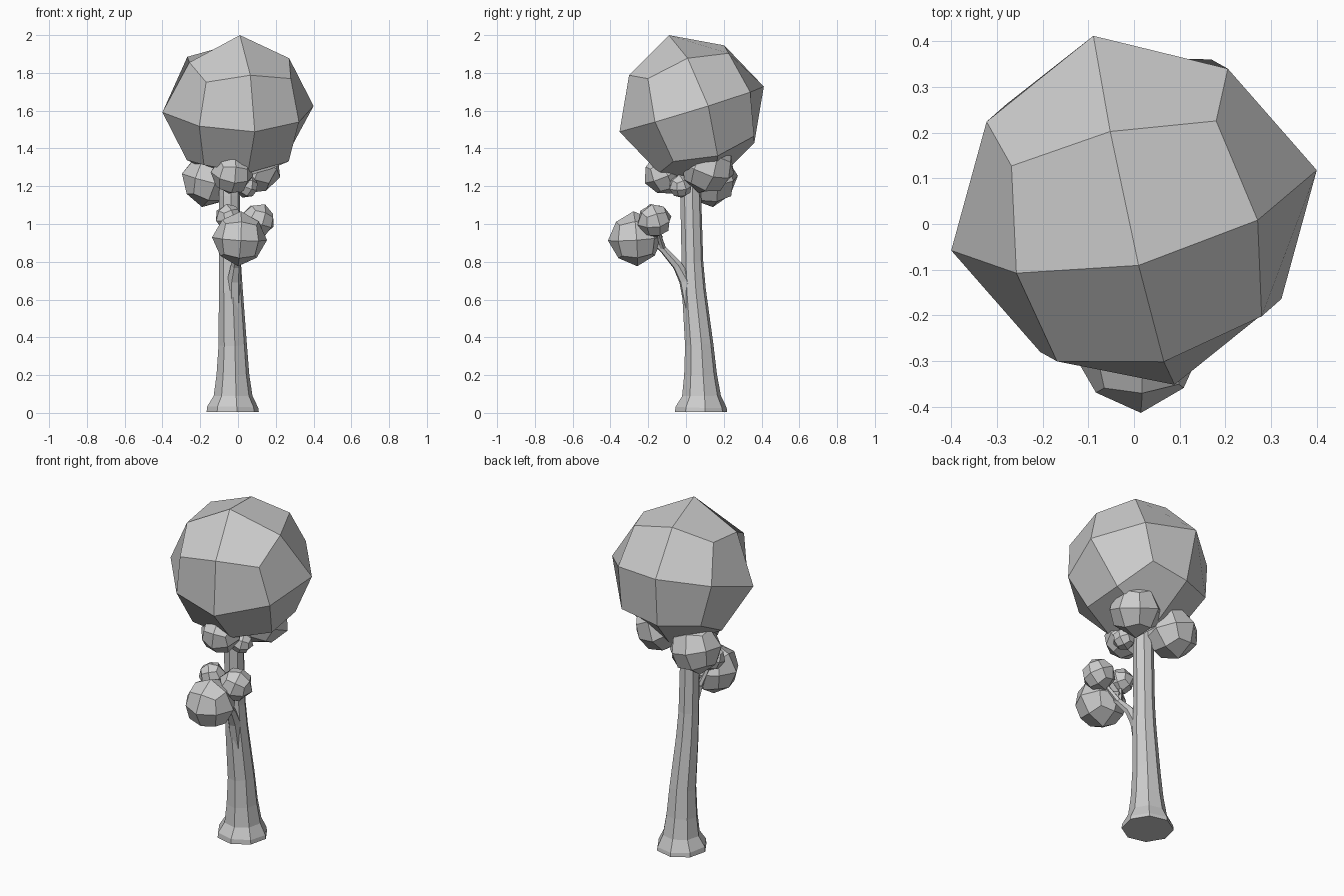
import bpy, bmesh, math
from mathutils import Vector, Euler, Matrix

if "Cube" in bpy.data.objects:
    bpy.data.objects.remove(bpy.data.objects["Cube"])


def finish(name, bm):
    bmesh.ops.recalc_face_normals(bm, faces=bm.faces[:])
    me = bpy.data.meshes.new(name)
    bm.to_mesh(me)
    bm.free()
    ob = bpy.data.objects.new(name, me)
    bpy.context.collection.objects.link(ob)
    return ob


def leaf_ball(name, centre, radius, rot):
    """24-face quad ball: a cube cut once and rounded, slightly pointed on its axes."""
    bm = bmesh.new()
    bmesh.ops.create_cube(bm, size=2)
    bmesh.ops.subdivide_edges(bm, edges=bm.edges[:], cuts=1, use_grid_fill=True)
    for v in bm.verts:
        n = sum(abs(c) > 0.5 for c in v.co)
        v.co *= {1: 1.0, 2: 0.66, 3: 0.56}[n] * radius
    bm.transform(Matrix.Translation(centre) @ rot.to_4x4())
    return finish(name, bm)


def limb(name, path, sides):
    """Tapered faceted tube through (x, y, z, radius) points."""
    bm = bmesh.new()
    pts = [Vector(p[:3]) for p in path]
    rings = []
    for i, p in enumerate(path):
        t = pts[min(i + 1, len(pts) - 1)] - pts[max(i - 1, 0)]
        q = Vector((0, 0, 1)).rotation_difference(t)
        rings.append([bm.verts.new(pts[i] + q @ Vector((
            p[3] * math.cos(2 * math.pi * (k + 0.2) / sides),
            p[3] * math.sin(2 * math.pi * (k + 0.2) / sides), 0)))
            for k in range(sides)])
    for a, b in zip(rings, rings[1:]):
        for k in range(sides):
            j = (k + 1) % sides
            bm.faces.new((a[k], a[j], b[j], b[k]))
    bm.faces.new(rings[0][::-1])
    bm.faces.new(rings[-1])
    return finish(name, bm)


def turn(x, y, z):
    return Euler([math.radians(a) for a in (x, y, z)]).to_matrix()


# trunk with flared foot
limb("trunk", [(-0.028, 0.08, 0.005, 0.14), (-0.028, 0.08, 0.03, 0.137),
               (-0.026, 0.082, 0.09, 0.104), (-0.027, 0.077, 0.2, 0.088),
               (-0.028, 0.07, 0.36, 0.076), (-0.038, 0.042, 0.65, 0.064),
               (-0.042, 0.034, 0.8, 0.058), (-0.045, 0.025, 1.15, 0.056),
               (-0.045, 0.025, 1.3, 0.05)], 8)

# side branch and its twigs
limb("side_branch", [(-0.025, 0.03, 0.55, 0.04), (-0.022, -0.002, 0.7, 0.036),
                     (-0.012, -0.045, 0.78, 0.027), (0.0, -0.12, 0.865, 0.02),
                     (0.005, -0.2, 0.94, 0.014)], 6)
limb("twig_right", [(0.0, -0.12, 0.865, 0.016), (0.1, -0.165, 1.0, 0.01)], 5)
limb("twig_left", [(0.0, -0.12, 0.865, 0.016), (-0.05, -0.17, 1.02, 0.01)], 5)

# main crown, tilted to match its top point
z = Vector((0.01, -0.12, 0.39)).normalized()
x = Vector((0.4, 0.09, 0.01))
x = (x - z * x.dot(z)).normalized()
crown_rot = Matrix((x, z.cross(x), z)).transposed()
leaf_ball("crown", (0, 0.03, 1.608), 0.41, crown_rot)

# leaf clusters on the side branch and under the crown
for name, c, r, a in [
    ("side_leaves_large", (0.008, -0.268, 0.922), 0.146, (4, 3, 3)),
    ("side_leaves_right", (0.105, -0.167, 1.018), 0.095, (15, 20, 20)),
    ("side_leaves_left", (-0.05, -0.17, 1.035), 0.075, (10, -15, 25)),
    ("under_leaves_front", (-0.032, -0.115, 1.265), 0.115, (25, 5, 10)),
    ("under_leaves_left", (-0.155, 0.13, 1.235), 0.15, (8, 12, 15)),
    ("under_leaves_right", (0.085, 0.115, 1.3), 0.15, (-15, 20, 12)),
    ("under_leaves_small", (0.045, -0.03, 1.2), 0.065, (15, 15, 30)),
]:
    leaf_ball(name, c, r, turn(*a))
